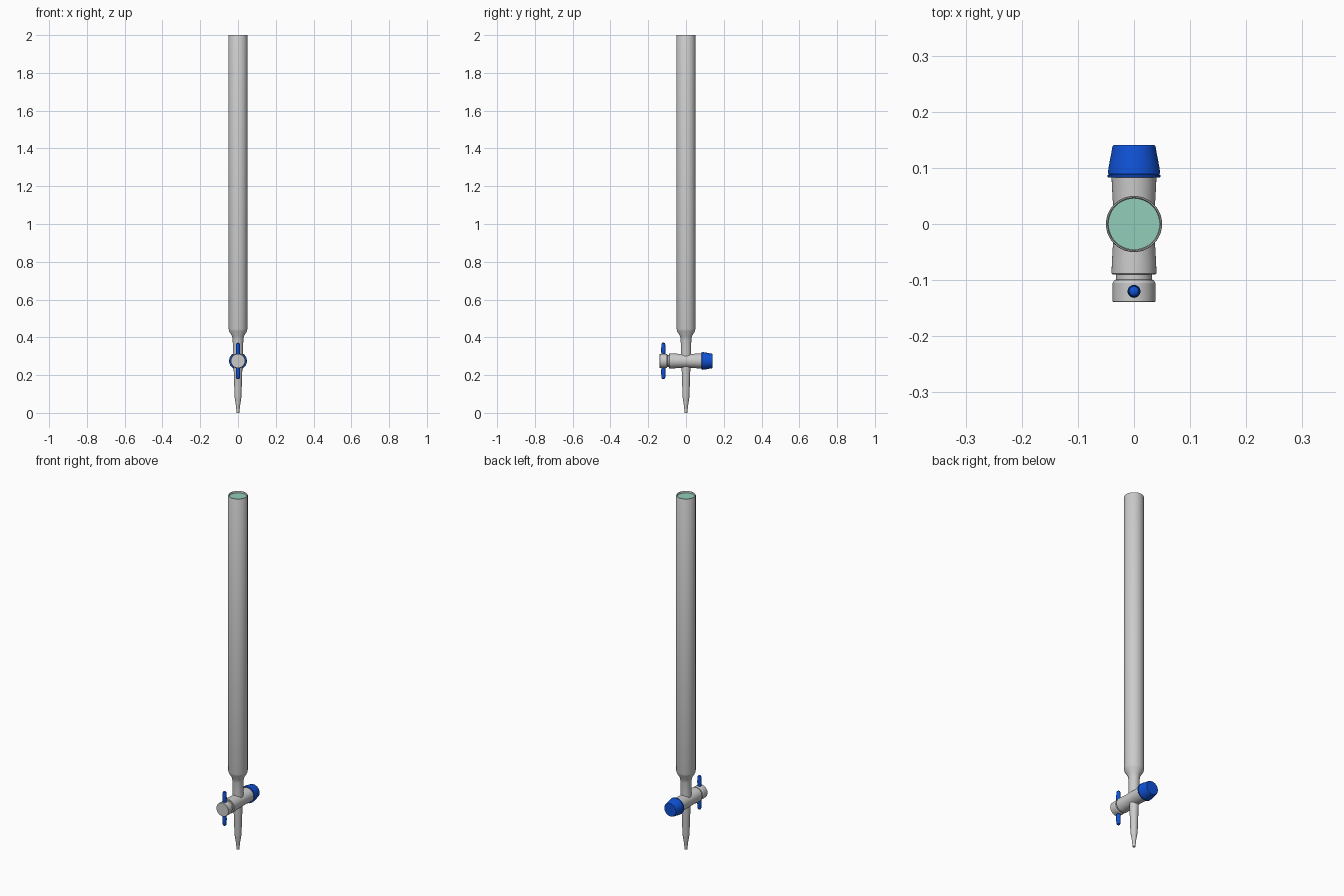
import bpy, bmesh, math
from mathutils import Matrix

if "Cube" in bpy.data.objects:
    bpy.data.objects.remove(bpy.data.objects["Cube"])

SEG = 48
AXIS_Z = 0.275  # height of the stopcock axis


def material(name, rgb):
    m = bpy.data.materials.new(name)
    m.diffuse_color = (*rgb, 1)
    m.use_nodes = True
    m.node_tree.nodes["Principled BSDF"].inputs["Base Color"].default_value = m.diffuse_color
    return m


blue = material("blue_plastic", (0.005, 0.085, 0.68))
green = material("green_liquid", (0.29, 0.62, 0.49))


def lathe(name, profile, mat=None, matrix=Matrix(), seg=SEG):
    """Revolve (radius, height) points around z; radius 0 closes an end."""
    bm = bmesh.new()
    verts = [bm.verts.new((r, 0, h)) for r, h in profile]
    edges = [bm.edges.new(p) for p in zip(verts, verts[1:])]
    bmesh.ops.spin(bm, geom=verts + edges, cent=(0, 0, 0), axis=(0, 0, 1),
                   angle=2 * math.pi, steps=seg, use_merge=True)
    bmesh.ops.remove_doubles(bm, verts=bm.verts, dist=1e-5)
    bmesh.ops.recalc_face_normals(bm, faces=bm.faces)
    bm.transform(matrix)
    me = bpy.data.meshes.new(name)
    bm.to_mesh(me)
    bm.free()
    ob = bpy.data.objects.new(name, me)
    bpy.context.collection.objects.link(ob)
    if mat:
        me.materials.append(mat)
    bpy.ops.object.select_all(action='DESELECT')
    ob.select_set(True)
    bpy.context.view_layer.objects.active = ob
    bpy.ops.object.shade_smooth_by_angle(angle=math.radians(30))
    return ob


# Profile height runs along +y for the parts on the stopcock axis
along_y = Matrix.Translation((0, 0, AXIS_Z)) @ Matrix.Rotation(-math.pi / 2, 4, 'X')

# Graduated glass tube: outer wall, thin rim, inner wall
lathe("glass_tube", [
    (0, 0.29), (0.027, 0.29), (0.027, 0.33), (0.028, 0.385), (0.031, 0.405),
    (0.047, 0.432), (0.05, 0.445), (0.05, 1.998), (0.049, 2.0), (0.047, 2.0),
    (0.0465, 1.998), (0.0465, 0.446), (0.024, 0.405), (0.022, 0.33), (0, 0.33)])

# Liquid column filling the tube almost to the rim
lathe("liquid", [
    (0, 0.335), (0.0215, 0.335), (0.0235, 0.405), (0.046, 0.447),
    (0.046, 1.99), (0, 1.99)], green)

# Tapered delivery tip with a small bore
lathe("dropper_tip", [
    (0, 0.02), (0.004, 0.02), (0.004, 0), (0.007, 0), (0.008, 0.012),
    (0.011, 0.04), (0.0165, 0.072), (0.018, 0.085), (0.0235, 0.25), (0, 0.25)])

# Waisted stopcock barrel
lathe("stopcock_barrel", [
    (0, -0.09), (0.038, -0.09), (0.04, -0.088), (0.0395, -0.07), (0.0375, -0.035),
    (0.037, 0), (0.0375, 0.035), (0.0395, 0.07), (0.04, 0.087), (0, 0.087)],
    matrix=along_y)

# Plug: grooved neck and round knob on the front
lathe("plug_knob", [
    (0, -0.139), (0.037, -0.139), (0.038, -0.138), (0.038, -0.105), (0.035, -0.1),
    (0.032, -0.099), (0.032, -0.085), (0, -0.085)], matrix=along_y)

# Blue retaining cap on the back
lathe("retaining_cap", [
    (0, 0.083), (0.046, 0.083), (0.047, 0.084), (0.047, 0.087), (0.045, 0.088),
    (0.0465, 0.091), (0.0455, 0.1), (0.0405, 0.126), (0.0385, 0.138),
    (0.036, 0.141), (0, 0.141)], blue, along_y)

# Blue turning bar through the knob, with rounded ends
half = [(0.0075, 0.052), (0.0115, 0.06), (0.0105, 0.085), (0.0085, 0.093), (0.005, 0.096), (0, 0.097)]
half[0:1] = [(0.0095, 0.03), (0.011, 0.045)]
bar = [(r, -h) for r, h in reversed(half)] + half
lathe("turning_bar", bar, blue, Matrix.Translation((0, -0.12, AXIS_Z)), seg=24)
